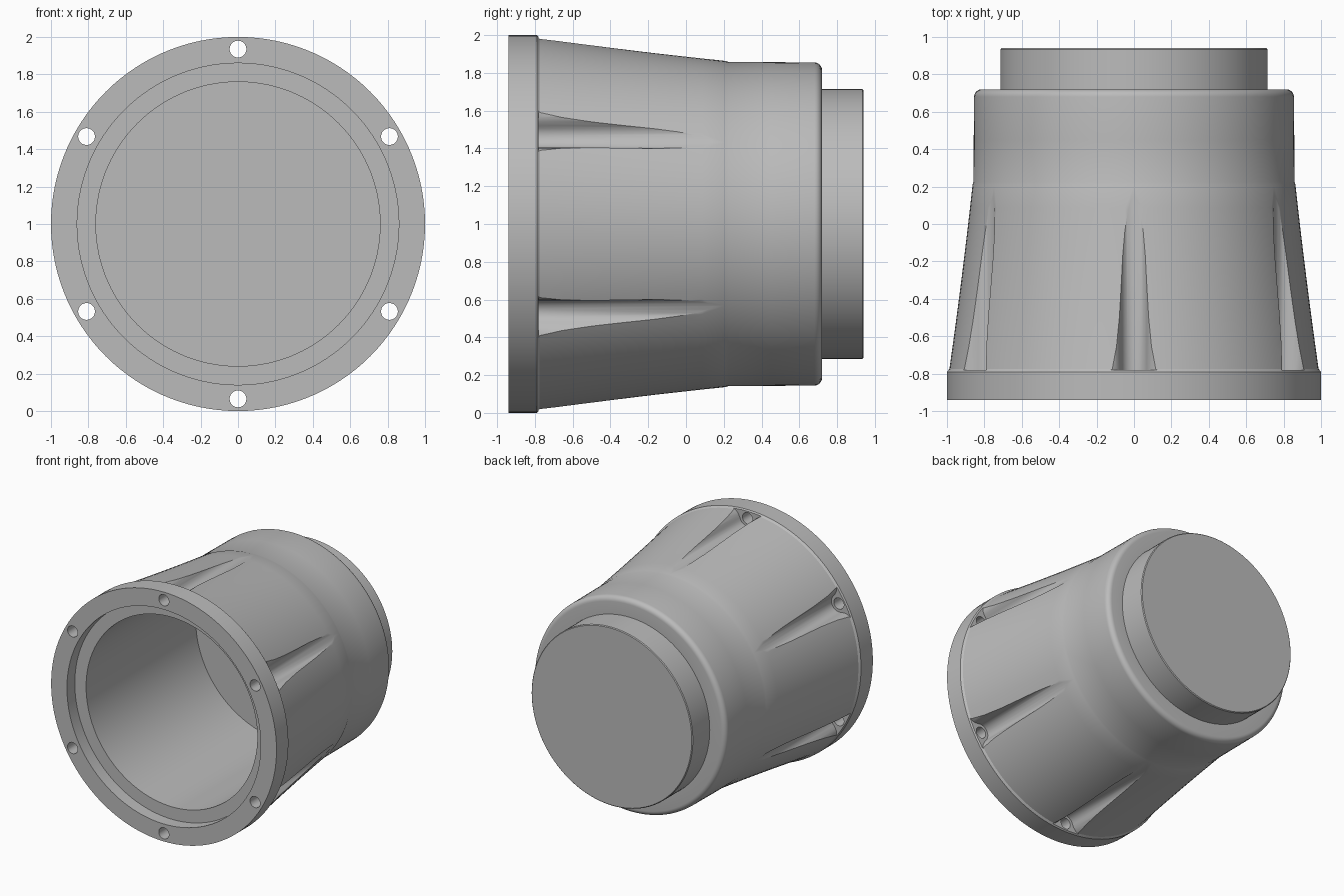
import bpy
import bmesh
from math import sin, cos, pi, radians
from mathutils import Matrix, Vector

cube = bpy.data.objects.get("Cube")
if cube:
    bpy.data.objects.remove(cube, do_unlink=True)

SEGMENTS = 120
AXIS = Vector((0, 0, 1))

grey = bpy.data.materials.new("plain_grey")
grey.use_nodes = True
colour = (0.5, 0.5, 0.5, 1)
grey.diffuse_color = colour
grey.node_tree.nodes["Principled BSDF"].inputs["Base Color"].default_value = colour


def finish(name, bm):
    """Turn a bmesh into a linked object with clean normals."""
    bmesh.ops.remove_doubles(bm, verts=bm.verts, dist=1e-5)
    bmesh.ops.recalc_face_normals(bm, faces=bm.faces)
    mesh = bpy.data.meshes.new(name)
    bm.to_mesh(mesh)
    bm.free()
    mesh.materials.append(grey)
    obj = bpy.data.objects.new(name, mesh)
    bpy.context.collection.objects.link(obj)
    return obj


def lathe(name, profile):
    """Spin (y, radius) points around the housing axis."""
    bm = bmesh.new()
    verts = [bm.verts.new((0, y, 1 + r)) for y, r in profile]
    edges = [bm.edges.new(pair) for pair in zip(verts, verts[1:])]
    bmesh.ops.spin(bm, geom=verts + edges, cent=AXIS, axis=(0, 1, 0),
                   angle=2 * pi, steps=SEGMENTS, use_merge=True)
    return finish(name, bm)


def prism(bm, outline, y0, y1, turn):
    """Extrude an (across, radius) outline along y, turned around the axis."""
    rot = Matrix.Rotation(turn, 3, 'Y')
    rings = [[bm.verts.new(rot @ Vector((u, y, r)) + AXIS) for u, r in outline]
             for y in (y0, y1)]
    bm.faces.new(rings[0])
    bm.faces.new(rings[1])
    n = len(outline)
    for i in range(n):
        j = (i + 1) % n
        bm.faces.new((rings[0][i], rings[0][j], rings[1][j], rings[1][i]))


def cut(target, cutter):
    cutter.hide_render = True
    mod = target.modifiers.new("cut", 'BOOLEAN')
    mod.operation = 'DIFFERENCE'
    mod.solver = 'EXACT'
    mod.object = cutter
    bpy.context.view_layer.objects.active = target
    bpy.ops.object.modifier_apply(modifier=mod.name)
    bpy.data.objects.remove(cutter, do_unlink=True)


# Housing profile: cavity, recessed lip, flange, cone, drum and rear plug
profile = [(0.55, 0), (0.55, 0.76), (-0.84, 0.76), (-0.84, 0.86),
           (-0.94, 0.86), (-0.94, 1.0), (-0.79, 1.0), (-0.775, 0.987)]
for i in range(1, 9):
    t = i / 8
    profile.append((-0.775 + 0.985 * t, 0.987 - 0.124 * t - 0.016 * t * (1 - t)))
profile += [(0.225, 0.858), (0.45, 0.857)]
for i in range(7):
    a = radians(15 * i)
    profile.append((0.68 + 0.04 * sin(a), 0.815 + 0.04 * cos(a)))
profile += [(0.72, 0.715), (0.934, 0.715), (0.94, 0.709), (0.94, 0)]
housing = lathe("housing", profile)

# Six flared relief grooves behind the flange
half = [(0.07 * sin(radians(a)), 0.94 - 0.07 * cos(radians(a)))
        for a in range(0, 76, 15)]
half += [(0.078, 0.945), (0.094, 0.966), (0.118, 0.981), (0.15, 0.99), (0.15, 1.1)]
outline = half + [(-u, r) for u, r in reversed(half[1:])]
grooves = bmesh.new()
for k in range(6):
    prism(grooves, outline, -0.78, 0.3, k * pi / 3)
cut(housing, finish("groove_cutter", grooves))

# Six bolt holes through the flange
circle = [(0.045 * cos(2 * pi * i / 24), 0.935 + 0.045 * sin(2 * pi * i / 24))
          for i in range(24)]
holes = bmesh.new()
for k in range(6):
    prism(holes, circle, -1.0, -0.74, k * pi / 3)
cut(housing, finish("hole_cutter", holes))

# Smooth shading with crisp machined edges
bpy.ops.object.select_all(action='DESELECT')
housing.select_set(True)
bpy.context.view_layer.objects.active = housing
bpy.ops.object.shade_smooth_by_angle(angle=radians(30))
